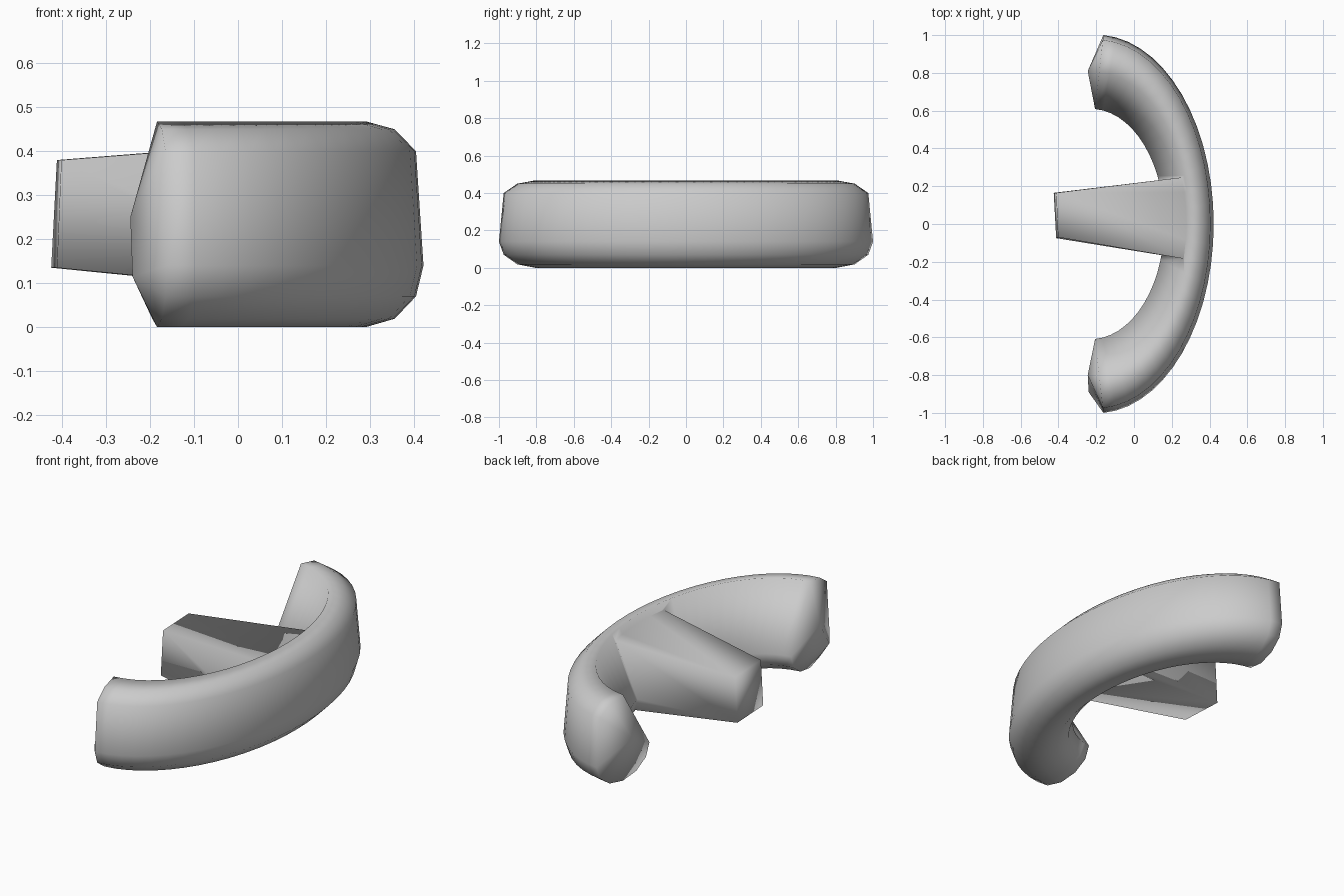
import bpy, bmesh, math
from mathutils import Vector

if "Cube" in bpy.data.objects:
    bpy.data.objects.remove(bpy.data.objects["Cube"])

def make(name, bm):
    bmesh.ops.recalc_face_normals(bm, faces=bm.faces)
    me = bpy.data.meshes.new(name)
    bm.to_mesh(me)
    bm.free()
    ob = bpy.data.objects.new(name, me)
    bpy.context.collection.objects.link(ob)
    return ob

# Closed section (side offset, height): inner lip, bottom, outside, crest;
# the closing edge is one long slope from the crest down to the lip
section = [(-1, 0.14), (-0.87, 0.07), (-0.5, 0.019), (0, 0), (0.5, 0.019), (0.87, 0.07),
           (1, 0.14), (0.87, 0.40), (0.5, 0.45), (0, 0.468)]
n = len(section)

# Curved bar: section swept between an outer and an inner half ellipse
bm = bmesh.new()
STEPS, END = 28, math.radians(86.5)
rings = []
for i in range(STEPS + 1):
    t = -END + 2 * END * i / STEPS
    outer = Vector((-0.20 + 0.622 * math.cos(t), 1.002 * math.sin(t), 0))
    inner = Vector((-0.23 + 0.39 * math.cos(t), 0.61 * math.sin(t), 0))
    mid, arm = (outer + inner) / 2, (outer - inner) / 2
    rings.append([bm.verts.new(mid + arm * s + Vector((0, 0, z))) for s, z in section])
for a, b in zip(rings, rings[1:]):
    for j in range(n):
        k = (j + 1) % n
        bm.faces.new((a[j], a[k], b[k], b[j]))

# Pointed bar ends: each ring edge joins the nearest tip
def cap(ring, points):
    tips = [bm.verts.new(p) for p in points]
    near = [min(tips, key=lambda q: (q.co - v.co).length) for v in ring]
    for j in range(n):
        k = (j + 1) % n
        corners = [ring[j], ring[k], near[k]]
        if near[j] != near[k]:
            corners.append(near[j])
        bm.faces.new(corners)

cap(rings[-1], [(-0.245, 0.81, 0.25)])
cap(rings[0], [(-0.245, -0.80, 0.25), (-0.24, -0.89, 0.115)])
bar = make("curved_bar_with_stem", bm)

# Tapered stem running from the free end into the bar
bm = bmesh.new()
free = [(-0.412, -0.075, 0.135), (-0.425, 0.165, 0.135),
        (-0.412, 0.165, 0.38), (-0.402, -0.07, 0.38)]
root = [(0.30, -0.19, 0.065), (0.28, 0.25, 0.065),
        (0.28, 0.25, 0.435), (0.30, -0.19, 0.435)]
a = [bm.verts.new(p) for p in free]
b = [bm.verts.new(p) for p in root]
bm.faces.new(a)
bm.faces.new(b)
for j in range(4):
    k = (j + 1) % 4
    bm.faces.new((a[j], a[k], b[k], b[j]))
stem = make("stem", bm)

# Merge the stem into the bar so no surfaces remain inside
union = bar.modifiers.new("join_stem", 'BOOLEAN')
union.operation, union.solver, union.object = 'UNION', 'EXACT', stem
bpy.ops.object.select_all(action='DESELECT')
bar.select_set(True)
bpy.context.view_layer.objects.active = bar
bpy.ops.object.modifier_apply(modifier=union.name)
bpy.data.objects.remove(stem)
bpy.ops.object.shade_smooth_by_angle(angle=math.radians(100))
